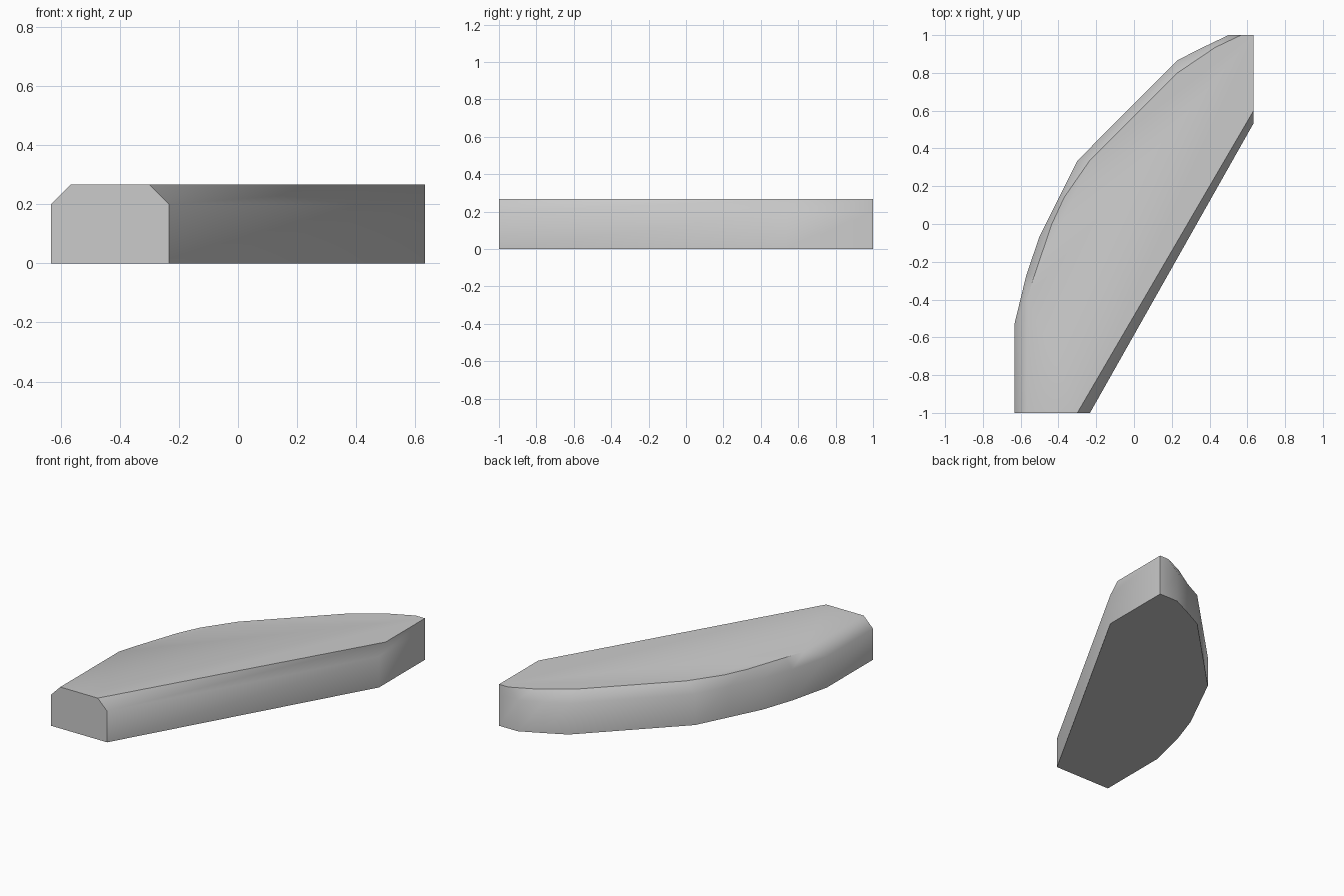
import bpy
import bmesh
import math

cube = bpy.data.objects.get("Cube")
if cube:
    bpy.data.objects.remove(cube, do_unlink=True)

HEIGHT = 0.267
SHOULDER = 0.2

grey = bpy.data.materials.new("plain_grey")
grey.use_nodes = True
colour = (0.6, 0.6, 0.6, 1)
grey.diffuse_color = colour
grey.node_tree.nodes["Principled BSDF"].inputs["Base Color"].default_value = colour

# Outline of the wall and, point for point, of the bevelled top
wall = [(-0.633, -1), (-0.233, -1), (0.633, 0.533), (0.633, 1), (0.5, 1),
        (0.36, 0.933), (0.23, 0.867), (-0.3, 0.335), (-0.4, 0.135),
        (-0.5, -0.065), (-0.57, -0.27), (-0.633, -0.53)]
top = [(-0.567, -1), (-0.3, -1), (0.633, 0.6), (0.633, 1), (0.567, 1),
       (0.43, 0.935), (0.23, 0.8), (-0.235, 0.335), (-0.37, 0.14),
       (-0.435, 0), (-0.525, -0.265), (-0.567, -0.4)]

bm = bmesh.new()


def ring(points, z):
    return [bm.verts.new((x, y, z)) for x, y in points]


# Curved slab: base, upright wall, bevel and flat top
rings = [ring(wall, 0), ring(wall, SHOULDER), ring(top, HEIGHT)]
bm.faces.new(reversed(rings[0]))
bm.faces.new(rings[-1])
for low, high in zip(rings, rings[1:]):
    for i in range(len(low)):
        j = (i + 1) % len(low)
        bm.faces.new((low[i], low[j], high[j], high[i]))

# Merge coplanar end faces into single flat caps
bmesh.ops.dissolve_limit(bm, angle_limit=math.radians(0.5),
                         verts=bm.verts, edges=bm.edges)
bmesh.ops.recalc_face_normals(bm, faces=bm.faces)

mesh = bpy.data.meshes.new("curved_slab")
bm.to_mesh(mesh)
bm.free()
mesh.materials.append(grey)
slab = bpy.data.objects.new("curved_slab", mesh)
bpy.context.collection.objects.link(slab)

# Soft wall shading, crisp top and base edges
bpy.context.view_layer.objects.active = slab
slab.select_set(True)
bpy.ops.object.shade_smooth_by_angle(angle=math.radians(46))
